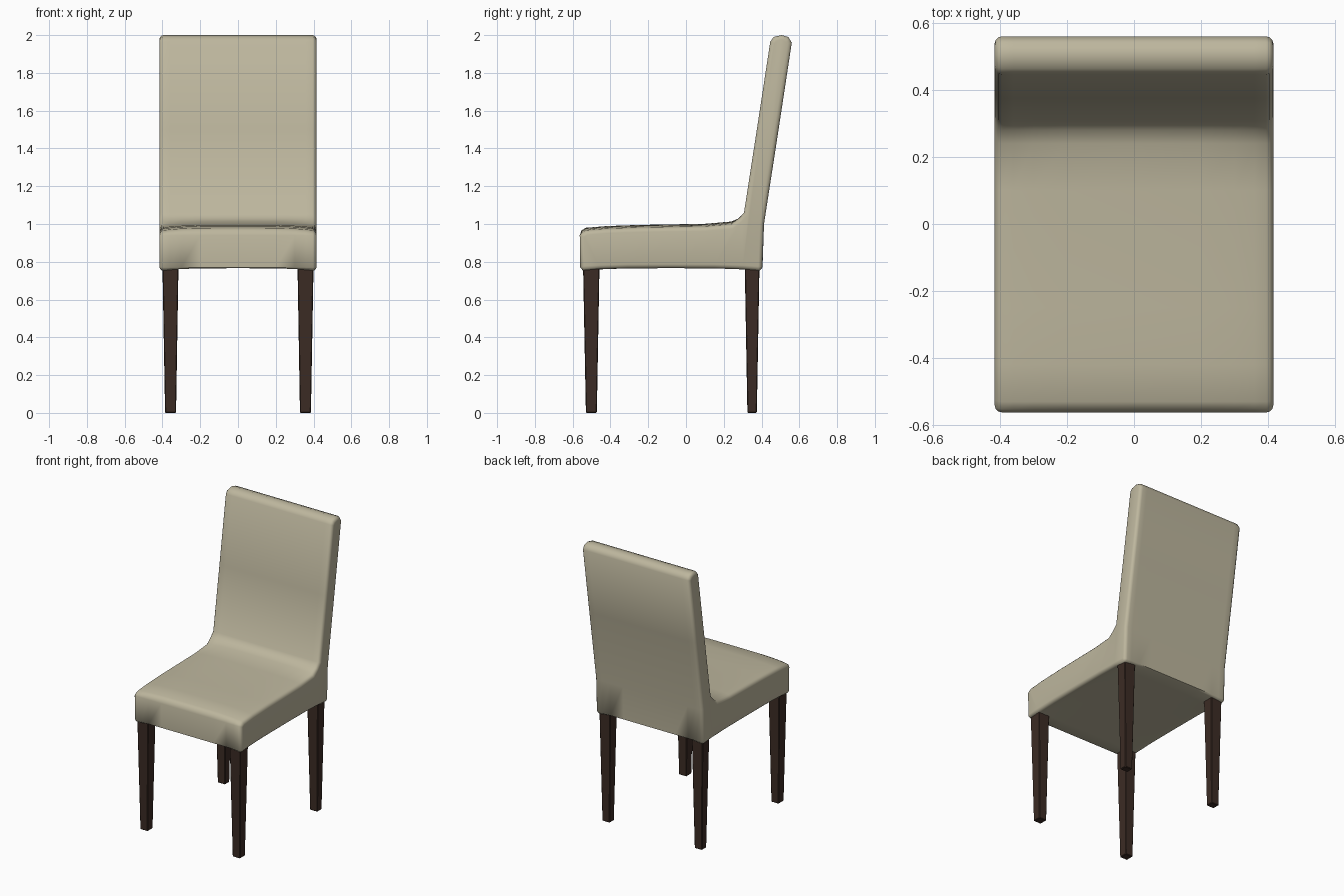
import bpy, bmesh

if "Cube" in bpy.data.objects:
    bpy.data.objects.remove(bpy.data.objects["Cube"])

HALF_W = 0.416


def material(name, rgb):
    m = bpy.data.materials.new(name)
    m.diffuse_color = (*rgb, 1)
    m.use_nodes = True
    m.node_tree.nodes["Principled BSDF"].inputs["Base Color"].default_value = m.diffuse_color
    return m


fabric = material("fabric", (0.51, 0.47, 0.34))
wood = material("dark_wood", (0.045, 0.025, 0.018))


def finish(bm, name, mat, angle):
    bmesh.ops.recalc_face_normals(bm, faces=bm.faces)
    mesh = bpy.data.meshes.new(name)
    bm.to_mesh(mesh)
    bm.free()
    ob = bpy.data.objects.new(name, mesh)
    bpy.context.collection.objects.link(ob)
    mesh.materials.append(mat)
    bpy.ops.object.select_all(action='DESELECT')
    ob.select_set(True)
    bpy.context.view_layer.objects.active = ob
    bpy.ops.object.shade_smooth_by_angle(angle=angle)
    return ob


# Upholstered seat and back: one side profile (y, z) lofted across the width
profile = [
    (-0.545, 0.75), (-0.56, 0.77), (-0.562, 0.94), (-0.553, 0.967), (-0.53, 0.98),
    (-0.42, 0.989), (-0.25, 0.995), (0.10, 1.001), (0.24, 1.013), (0.28, 1.03),
    (0.307, 1.06), (0.375, 1.50), (0.446, 1.965), (0.464, 1.99), (0.505, 2.0),
    (0.542, 1.99), (0.56, 1.96), (0.49, 1.50), (0.413, 1.0), (0.405, 0.77),
    (0.39, 0.75), (0.30, 0.75), (0.15, 0.75), (-0.08, 0.75), (-0.31, 0.75), (-0.46, 0.75),
]
stations = [-HALF_W, -0.36, -0.30, -0.2, 0, 0.2, 0.30, 0.36, HALF_W]


def shaped(x, y, z):
    t = abs(x) / HALF_W
    if z < 0.76:      # hem arches up between the legs
        v = abs(y + 0.08) / 0.48
        z += 0.016 * max(1 - min(t, 1) ** 4, 1 - min(v, 1) ** 4)
    elif 0.96 < z < 1.02 and y < 0.3:   # seat cushion is crowned
        z -= 0.016 * t ** 4
    return x, y, z


bm = bmesh.new()
rings = [[bm.verts.new(shaped(x, y, z)) for y, z in profile] for x in stations]
n = len(profile)
for a, b in zip(rings, rings[1:]):
    for i in range(n):
        j = (i + 1) % n
        bm.faces.new((a[i], a[j], b[j], b[i]))
caps = [bm.faces.new(rings[0]), bm.faces.new(rings[-1])]
bmesh.ops.recalc_face_normals(bm, faces=bm.faces)
rim = [e for f in caps for e in f.edges]
bmesh.ops.bevel(bm, geom=rim, offset=0.022, segments=3, profile=0.5,
                affect='EDGES', clamp_overlap=False)
finish(bm, "upholstered_seat_and_back", fabric, 1.0)


# Tapered square legs, given as top and bottom footprints
def leg(name, side, top_y, foot_y):
    bm = bmesh.new()
    loops = []
    for z, (x0, x1), (y0, y1) in ((0, (0.328, 0.386), foot_y), (0.78, (0.315, 0.400), top_y)):
        loops.append([bm.verts.new((side * x, y, z))
                      for x, y in ((x0, y0), (x1, y0), (x1, y1), (x0, y1))])
    lo, hi = loops
    bm.faces.new(lo)
    bm.faces.new(hi)
    for i in range(4):
        j = (i + 1) % 4
        bm.faces.new((lo[i], lo[j], hi[j], hi[i]))
    bmesh.ops.bevel(bm, geom=bm.edges[:], offset=0.004, segments=1, affect='EDGES')
    finish(bm, name, wood, 0.5)


for side, label in ((-1, "left"), (1, "right")):
    leg("front_leg_" + label, side, (-0.545, -0.458), (-0.530, -0.472))
    leg("rear_leg_" + label, side, (0.311, 0.389), (0.325, 0.375))
